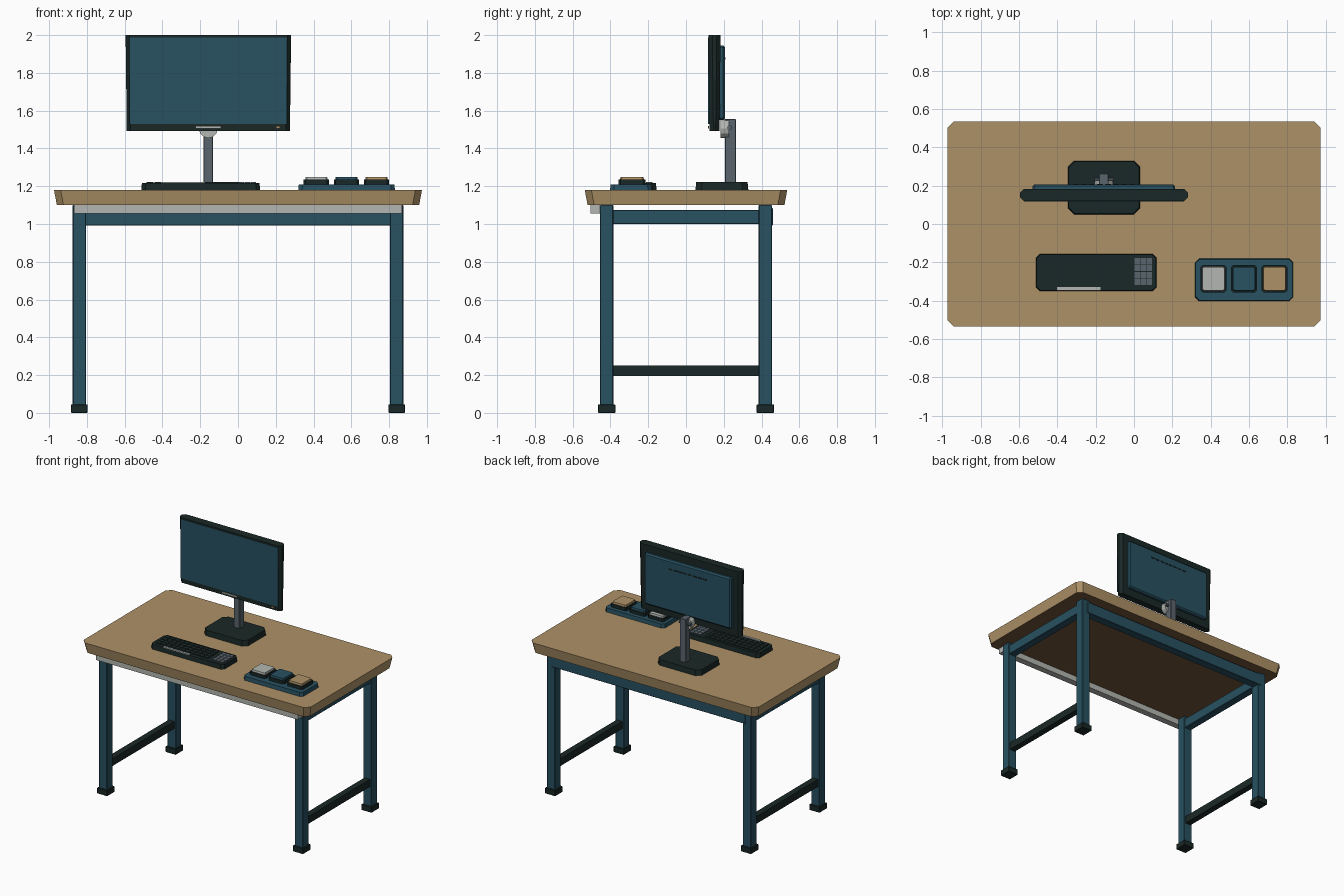
import bpy, bmesh
from math import radians

cube = bpy.data.objects.get("Cube")
if cube:
    bpy.data.objects.remove(cube, do_unlink=True)


def material(name, r, g, b):
    m = bpy.data.materials.new(name)
    m.use_nodes = True
    m.diffuse_color = (r, g, b, 1)
    m.node_tree.nodes["Principled BSDF"].inputs["Base Color"].default_value = (r, g, b, 1)
    return m


WOOD = material("wood", 0.42, 0.285, 0.135)
UNDER = material("dark wood", 0.17, 0.09, 0.045)
TEAL = material("teal", 0.021, 0.082, 0.12)
DARK = material("charcoal", 0.010, 0.021, 0.020)
LIGHT = material("light grey", 0.45, 0.47, 0.44)
STEEL = material("steel grey", 0.10, 0.13, 0.155)


def finish(name, bm, mat):
    bmesh.ops.recalc_face_normals(bm, faces=bm.faces)
    me = bpy.data.meshes.new(name)
    bm.to_mesh(me)
    bm.free()
    me.materials.append(mat)
    ob = bpy.data.objects.new(name, me)
    bpy.context.collection.objects.link(ob)
    return ob


def slab(name, mat, x, y, z, corner=0.0, inset_bottom=0.0, inset_top=0.0, edge=0.0):
    """Block with clipped plan corners, optionally narrowed at bottom or top."""
    c = corner
    (x0, x1), (y0, y1) = x, y
    bm = bmesh.new()

    def ring(h, i):
        a, b, d, e = x0 + i, x1 - i, y0 + i, y1 - i
        if c:
            pts = [(a + c, d), (b - c, d), (b, d + c), (b, e - c),
                   (b - c, e), (a + c, e), (a, e - c), (a, d + c)]
        else:
            pts = [(a, d), (b, d), (b, e), (a, e)]
        return [bm.verts.new((px, py, h)) for px, py in pts]

    low, high = ring(z[0], inset_bottom), ring(z[1], inset_top)
    bm.faces.new(low[::-1])
    bm.faces.new(high)
    for i in range(len(low)):
        j = (i + 1) % len(low)
        bm.faces.new((low[i], low[j], high[j], high[i]))
    if edge:
        bmesh.ops.bevel(bm, geom=bm.edges[:], offset=edge, segments=1, affect='EDGES')
    return finish(name, bm, mat)


def around(c, half):
    return (c - half, c + half)


def cylinder(name, mat, loc, radius, depth, sides, rot):
    bpy.ops.mesh.primitive_cylinder_add(vertices=sides, radius=radius, depth=depth,
                                        location=loc, rotation=rot)
    ob = bpy.context.object
    ob.name = name
    ob.data.materials.append(mat)
    return ob


# Tabletop with a darker underside
top = slab("tabletop", WOOD, (-0.974, 0.974), (-0.536, 0.536), (1.10, 1.18),
           corner=0.035, inset_bottom=0.015)
top.data.materials.append(UNDER)
for f in top.data.polygons:
    if f.normal.z < -0.9:
        f.material_index = 1

# Legs, feet, side aprons and stretchers
for sx, side in ((1, "left"), (-1, "right")):
    cx = sx * 0.84
    for sy, end in ((-1, "front"), (1, "back")):
        cy = sy * 0.42
        slab(f"{end}_{side}_leg", TEAL, around(cx, 0.035), around(cy, 0.035),
             (0.03, 1.10), edge=0.003)
        slab(f"{end}_{side}_foot", DARK, around(cx, 0.044), around(cy, 0.046),
             (0, 0.045), edge=0.003)
    slab(f"{side}_apron", TEAL, around(cx, 0.03), (-0.39, 0.39), (1.0, 1.075), edge=0.003)
    slab(f"{side}_stretcher", DARK, around(cx, 0.024), (-0.39, 0.39), (0.195, 0.252))

# Back apron and front rail
slab("back_apron", TEAL, (-0.83, 0.83), (0.395, 0.46), (0.993, 1.085), edge=0.003)
slab("front_rail", LIGHT, (-0.867, 0.867), (-0.505, -0.455), (1.055, 1.10))

# Monitor
MX = -0.157
slab("monitor_body", DARK, around(MX, 0.438), (0.119, 0.183), (1.493, 2.0),
     corner=0.02, inset_bottom=0.006)
slab("screen", TEAL, around(MX, 0.417), (0.117, 0.124), (1.53, 1.988))
slab("monitor_badge", LIGHT, around(MX, 0.068), (0.1165, 0.122), (1.506, 1.519))
slab("power_light", WOOD, (0.2, 0.222), (0.1165, 0.122), (1.506, 1.519))
slab("monitor_back_panel", TEAL, around(MX, 0.372), (0.17, 0.207), (1.55, 1.945), edge=0.01)
for i in range(8):
    slab(f"vent_{i + 1}", DARK, around(MX + (i - 3.5) * 0.042, 0.015),
         (0.203, 0.21), (1.872, 1.882))

# Monitor stand
slab("stand_post", STEEL, around(MX, 0.025), (0.207, 0.264), (1.21, 1.555), edge=0.003)
cylinder("tilt_hub", LIGHT, (MX, 0.205, 1.505), 0.05, 0.045, 12, (radians(90), 0, 0))
cylinder("tilt_axle", STEEL, (MX, 0.23, 1.51), 0.013, 0.1, 10, (0, radians(90), 0))
slab("stand_base", DARK, around(MX, 0.188), (0.05, 0.33), (1.18, 1.222),
     corner=0.032, inset_top=0.004)

# Keyboard with close-set low keys
slab("keyboard_body", DARK, (-0.512, 0.117), (-0.35, -0.156), (1.18, 1.216),
     corner=0.02, inset_top=0.003)
for r in range(4):
    ky = -0.194 - r * 0.036
    for k in range(11):
        slab(f"key_{r}_{k}", DARK, around(-0.465 + k * 0.041, 0.0185),
             around(ky, 0.016), (1.21, 1.222))
    for k in range(3):
        slab(f"number_key_{r}_{k}", STEEL, around(0.016 + k * 0.032, 0.0145),
             around(ky, 0.0165), (1.21, 1.222))
slab("keyboard_strip", LIGHT, (-0.402, -0.175), (-0.347, -0.33), (1.214, 1.223))

# Control pad with three large buttons
slab("control_pad", TEAL, (0.319, 0.831), (-0.402, -0.181), (1.18, 1.21),
     corner=0.02, inset_top=0.003)
for i, cap in enumerate((LIGHT, TEAL, WOOD)):
    bx, by = 0.415 + i * 0.159, -0.286
    slab(f"button_base_{i + 1}", DARK, around(bx, 0.067), around(by, 0.071),
         (1.205, 1.235), corner=0.01)
    slab(f"button_cap_{i + 1}", cap, around(bx, 0.06), around(by, 0.064),
         (1.23, 1.25), corner=0.008, inset_top=0.003)
